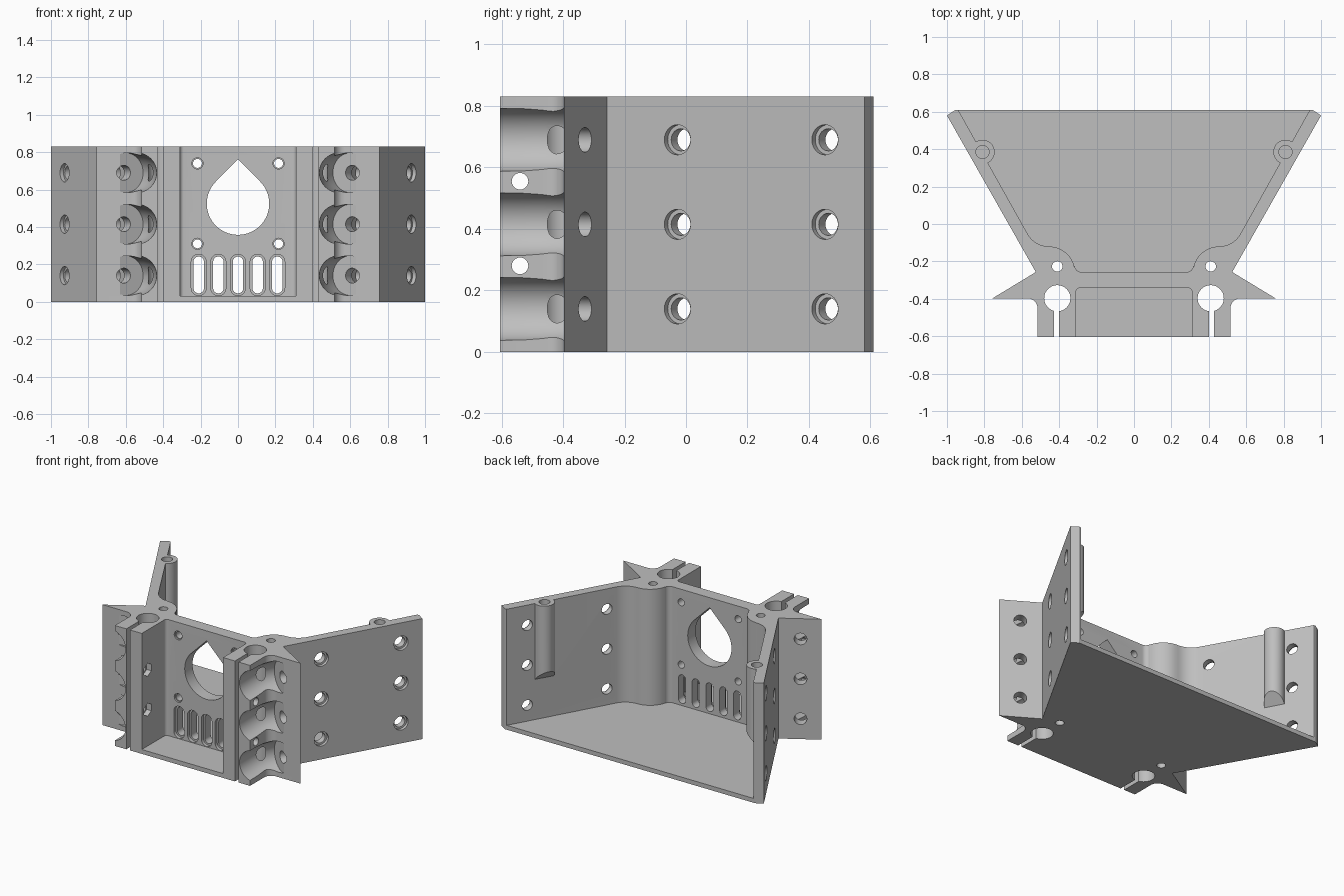
import bpy, bmesh, math
from mathutils import Vector

cube = bpy.data.objects.get("Cube")
if cube:
    bpy.data.objects.remove(cube, do_unlink=True)

H, FLOOR = 0.83, 0.03
ROWS = (0.14, 0.415, 0.69)
WALL_OUT = Vector((0.866, -0.5, 0))
FLANGE_IN = Vector((-0.5, -0.866, 0))

grey = bpy.data.materials.new("plain grey")
grey.use_nodes = True
grey.diffuse_color = (0.52, 0.52, 0.52, 1)
grey.node_tree.nodes["Principled BSDF"].inputs["Base Color"].default_value = (0.52, 0.52, 0.52, 1)


def finish(name, bm):
    bmesh.ops.recalc_face_normals(bm, faces=bm.faces[:])
    mesh = bpy.data.meshes.new(name)
    bm.to_mesh(mesh)
    bm.free()
    mesh.materials.append(grey)
    ob = bpy.data.objects.new(name, mesh)
    bpy.context.collection.objects.link(ob)
    return ob


def loft(name, rings):
    """Closed solid through a list of equal rings."""
    bm = bmesh.new()
    rows = [[bm.verts.new(p) for p in ring] for ring in rings]
    for a, b in zip(rows, rows[1:]):
        for i in range(len(a)):
            j = (i + 1) % len(a)
            bm.faces.new((a[i], a[j], b[j], b[i]))
    bm.faces.new(rows[0])
    bm.faces.new(rows[-1])
    return finish(name, bm)


def prism(name, pts, z0, z1):
    return loft(name, [[(x, y, z) for x, y in pts] for z in (z0, z1)])


def rod(name, start, direction, length, r, sides=40, r2=None):
    d = Vector(direction).normalized()
    mat = d.to_track_quat('Z', 'Y').to_matrix().to_4x4()
    mat.translation = Vector(start) + d * length / 2
    bm = bmesh.new()
    bmesh.ops.create_cone(bm, cap_ends=True, segments=sides, radius1=r,
                          radius2=r if r2 is None else r2, depth=length, matrix=mat)
    return finish(name, bm)


def arc(cx, cy, r, a0, a1, n=8):
    return [(cx + r * math.cos(math.radians(a0 + (a1 - a0) * i / n)),
             cy + r * math.sin(math.radians(a0 + (a1 - a0) * i / n))) for i in range(n + 1)]


def symmetric(half):
    return half + [(-x, y) for x, y in reversed(half)]


def combine(target, tool, op):
    mod = target.modifiers.new(op, 'BOOLEAN')
    mod.operation, mod.solver, mod.object = op, 'EXACT', tool
    bpy.context.view_layer.objects.active = target
    bpy.ops.object.modifier_apply(modifier=mod.name)
    bpy.data.objects.remove(tool, do_unlink=True)


def cut(tool):
    combine(bracket, tool, 'DIFFERENCE')


# Outer contour: clamp block, pointed flange, slanted side wall
outer = ([(0.515, -0.605)] + arc(0.57, -0.452, 0.055, 180, 90) +
         [(0.756, -0.397), (0.525, -0.257), (1.0, 0.58), (0.955, 0.61)])
# Inner contour: slanted wall flowing round the clamp into the front wall
inner = ([(0.94, 0.61)] + arc(0.455, 0.01, 0.13, -30, -90) +
         arc(0.455, -0.26, 0.14, 90, 170) + arc(0.282, -0.222, 0.035, 0, -90))
front = arc(0.29, -0.362, 0.02, 90, 0, 4) + [(0.31, -0.605)]

bracket = prism("bracket", symmetric(front + outer + inner), 0, H)
combine(bracket, prism("floor_plate", symmetric(outer), 0, FLOOR), 'UNION')

# Screw bosses on the inside of the side walls, with a sloped underside
for s in (1, -1):
    c = Vector((0.81 * s, 0.385, 0))
    inward = Vector((-0.866 * s, 0.5, 0))
    ring = [c + Vector((x, y, 0)) for x, y in arc(0, 0, 0.065, 0, 360, 40)[:-1]]
    low = [p + Vector((0, 0, 0.31 + (p - c).dot(inward))) for p in ring]
    high = [p + Vector((0, 0, H)) for p in ring]
    combine(bracket, loft("screw_boss", [low, high]), 'UNION')


def scallop(s, z):
    """Curved tool channel leading to a flange screw."""
    path = [(0.60, -0.38), (0.575, -0.425), (0.556, -0.48), (0.545, -0.54), (0.535, -0.7)]
    path = [Vector((x, y, 0)) for x, y in path]
    rings = []
    for i, p in enumerate(path):
        t = (path[min(i + 1, len(path) - 1)] - path[max(i - 1, 0)]).normalized()
        side = Vector((t.y, -t.x, 0))
        pts = [p + side * a + Vector((0, 0, z + b)) for a, b in arc(0, 0, 0.106, 0, 360, 40)[:-1]]
        rings.append([(q.x * s, q.y, q.z) for q in pts])
    return loft("scallop_cutter", rings)


for s in (1, -1):
    flip = Vector((s, 1, 1))
    # Vertical rod bore, its clamp slot, locating hole and boss hole
    cut(rod("rod_bore", (0.41 * s, -0.397, -0.1), (0, 0, 1), 1.1, 0.07, 48))
    cut(prism("clamp_slot", [(x * s, y) for x, y in
                             ((0.4, -0.7), (0.428, -0.7), (0.428, -0.4), (0.4, -0.4))], -0.1, 1))
    cut(rod("locating_hole", (0.41 * s, -0.227, -0.1), (0, 0, 1), 1.1, 0.028, 24))
    cut(rod("boss_hole", (0.81 * s, 0.385, 0.5), (0, 0, 1), 0.5, 0.035, 32))
    for z in ROWS:
        # Counterbored holes in the side walls
        for y in (-0.028, 0.452):
            p = Vector((0.525 + (y + 0.257) * 0.5675, y, z))
            cut(rod("wall_hole", (p + WALL_OUT * 0.04) * flip, -WALL_OUT * flip, 0.15, 0.036))
            cut(rod("wall_counterbore", (p + WALL_OUT * 0.04) * flip, -WALL_OUT * flip, 0.062, 0.049))
        # Flange holes and their tool channels
        p = Vector((0.642, -0.33, z))
        cut(scallop(s, z))
        cut(rod("flange_hole", (p - FLANGE_IN * 0.05) * flip, FLANGE_IN * flip, 0.15, 0.04))
    # Clamp bolts with hexagonal nut pockets
    for z in (0.28, 0.555):
        cut(rod("clamp_bolt_hole", (0.25 * s, -0.54, z), (s, 0, 0), 0.4, 0.027, 24))
        cut(rod("nut_pocket", (0.27 * s, -0.54, z), (s, 0, 0), 0.075, 0.045, 6))
    # Front wall mounting holes
    for z in (0.31, 0.74):
        cut(rod("mount_hole", (0.217 * s, -0.4, z), (0, 1, 0), 0.2, 0.024, 24))
        cut(rod("mount_rim", (0.217 * s, -0.36, z), (0, 1, 0), 0.03, 0.03, 24))

# Teardrop opening in the front wall
drop = arc(0, 0.525, 0.167, 135, 405, 48) + [(0, 0.761)]
cut(loft("teardrop", [[(x, y, z) for x, z in drop] for y in (-0.4, -0.2)]))


def slot_ring(cx, r, y):
    pts = arc(cx, 0.214, r, 0, 180, 12) + arc(cx, 0.073, r, 180, 360, 12)
    return [(x, y, z) for x, z in pts]


# Ventilation slots, widened at the front
for i in range(-2, 3):
    x = i * 0.105
    cut(loft("vent_slot", [slot_ring(x, 0.028, y) for y in (-0.4, -0.2)]))
    cut(loft("vent_rim", [slot_ring(x, 0.04, y) for y in (-0.37, -0.32)]))

bpy.ops.object.select_all(action='DESELECT')
bracket.select_set(True)
bpy.context.view_layer.objects.active = bracket
bpy.ops.object.shade_smooth_by_angle(angle=math.radians(25))
